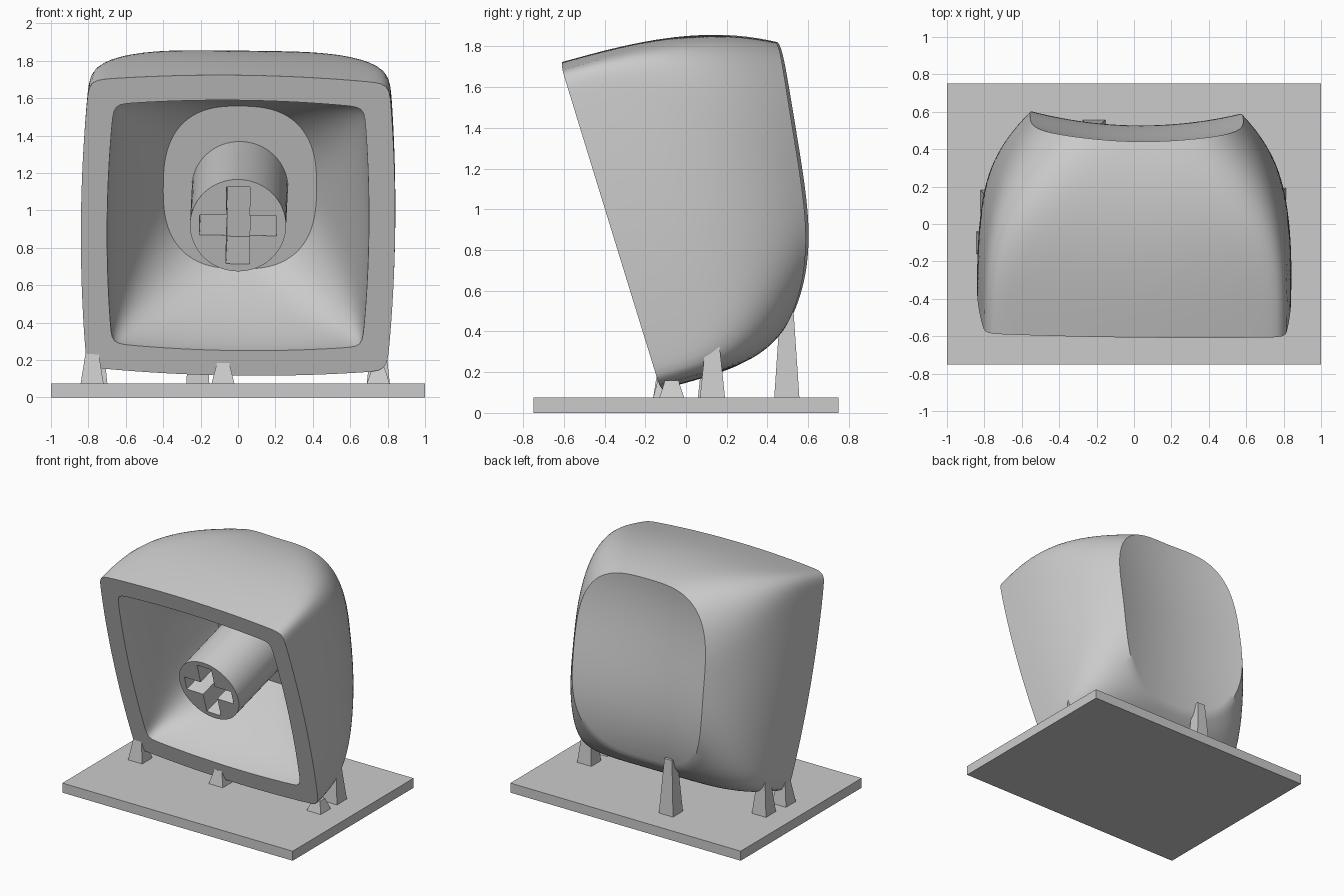
import bpy, bmesh, math
from mathutils import Vector, Matrix

cube = bpy.data.objects.get("Cube")
if cube:
    bpy.data.objects.remove(cube, do_unlink=True)

grey = bpy.data.materials.new("plain_grey")
grey.use_nodes = True
grey.diffuse_color = (0.6, 0.6, 0.6, 1)
grey.node_tree.nodes["Principled BSDF"].inputs["Base Color"].default_value = (0.6, 0.6, 0.6, 1)

# Tilted frame of the cap: u runs up the open face, w runs into the cap
CENTRE = Vector((0, -0.36, 0.92))
U = Vector((0, -0.294, 0.956))
W = Vector((0, 0.956, 0.294))
TWIST = Matrix.Rotation(-0.012, 3, 'Z') @ Matrix.Rotation(0.012, 3, 'Y')
SEGMENTS = 240


def place(x, u, w):
    return CENTRE + TWIST @ (Vector((x, 0, 0)) + u * U + w * W)


def make_object(name, bm, smooth=False):
    bmesh.ops.recalc_face_normals(bm, faces=bm.faces)
    mesh = bpy.data.meshes.new(name)
    bm.to_mesh(mesh)
    bm.free()
    mesh.materials.append(grey)
    obj = bpy.data.objects.new(name, mesh)
    bpy.context.collection.objects.link(obj)
    if smooth:
        smooth_object(obj)
    return obj


def activate(obj):
    bpy.ops.object.select_all(action='DESELECT')
    obj.select_set(True)
    bpy.context.view_layer.objects.active = obj


def smooth_object(obj):
    activate(obj)
    bpy.ops.object.shade_smooth_by_angle(angle=math.radians(35))


def squircle(hx, top, bottom, n, bulge=0):
    """Rounded square outline as (x, u) pairs; a high n gives tight corners,
    bulge pulls the corners in so that the sides bow outward."""
    mid, hu = (top + bottom) / 2, (top - bottom) / 2
    points = []
    for i in range(SEGMENTS):
        a = math.tau * i / SEGMENTS
        c, s = math.cos(a), math.sin(a)
        r = (abs(c) ** n + abs(s) ** n) ** (-1 / n)
        c, s = r * c, r * s
        points.append((hx * c * (1 - bulge * s * s), mid + hu * s * (1 - bulge * c * c)))
    return points


def blend_power(n0, n1, t):
    return 1 / ((1 - t) / n0 + t / n1)


def dish(x, u):
    """Height of the scooped top surface."""
    return 0.89 + 0.15 * u - 0.05 * u * u + 0.27 * u ** 3 + 0.23 * x * x


def inner_ring(t):
    k = t ** 1.6
    half = 0.70 - 0.245 * k
    return [(x, u, 0.69 * t) for x, u in
            squircle(0.70 - 0.29 * k, half, -half, blend_power(30, 2.6, t ** 1.5),
                     0.045 * (1 - t))]


rim = squircle(0.57, 0.625, -0.74, 3.2)


def outer_ring(t):
    outline = squircle(0.84 - 0.27 * t ** 3, 0.84 - 0.03 * t - 0.185 * t ** 3,
                       -0.84 - 0.02 * t + 0.12 * t ** 4,
                       blend_power(30, 3.2, t ** 2.3), 0.045 * (1 - t * t))
    return [(x, u, t * dish(*r)) for (x, u), r in zip(outline, rim)]


def dish_ring(s):
    ring = [(x * s, -0.0575 + (u + 0.0575) * s) for x, u in rim]
    return [(x, u, dish(x, u)) for x, u in ring]


# Cap shell: inner walls, open edge, outer walls, then the scooped top
STEPS = 24
rings = [inner_ring(1 - i / STEPS) for i in range(STEPS + 1)]
rings += [outer_ring(i / STEPS) for i in range(STEPS + 1)]
rings += [dish_ring(1 - i / STEPS) for i in range(1, STEPS)]
bm = bmesh.new()
loops = [[bm.verts.new(place(*p)) for p in ring] for ring in rings]
for a, b in zip(loops, loops[1:]):
    for i in range(SEGMENTS):
        j = (i + 1) % SEGMENTS
        bm.faces.new((a[i], a[j], b[j], b[i]))
bm.faces.new(loops[0])
tip = bm.verts.new(place(0, -0.0575, dish(0, -0.0575)))
for i in range(SEGMENTS):
    bm.faces.new((loops[-1][i], loops[-1][(i + 1) % SEGMENTS], tip))
make_object("cap_shell", bm, smooth=True)


def prism(name, outline, w0, w1):
    bm = bmesh.new()
    near = [bm.verts.new(place(x, u, w0)) for x, u in outline]
    far = [bm.verts.new(place(x, u, w1)) for x, u in outline]
    bm.faces.new(near)
    bm.faces.new(far)
    for i in range(len(outline)):
        j = (i + 1) % len(outline)
        bm.faces.new((near[i], near[j], far[j], far[i]))
    return make_object(name, bm)


# Round stem with a cross-shaped socket
circle = [(0.257 * math.cos(math.tau * i / 64), 0.257 * math.sin(math.tau * i / 64))
          for i in range(64)]
stem = prism("stem", circle, 0, 0.75)
a, b, lx, lu = 0.062, 0.056, 0.205, 0.215
quarter = [(lx, b), (a, b), (a, lu)]
cross = (quarter + [(-x, u) for x, u in reversed(quarter)]
         + [(-x, -u) for x, u in quarter] + [(x, -u) for x, u in reversed(quarter)])
cutter = prism("socket_cutter", cross, -0.1, 0.5)
cutter.hide_render = True
socket = stem.modifiers.new("socket", 'BOOLEAN')
socket.operation = 'DIFFERENCE'
socket.solver = 'EXACT'
socket.object = cutter
activate(stem)
bpy.ops.object.modifier_apply(modifier="socket")
bpy.data.objects.remove(cutter, do_unlink=True)
smooth_object(stem)

# Base plate
bm = bmesh.new()
bmesh.ops.create_cube(bm, size=1, matrix=Matrix.Translation((0, 0, 0.0375))
                      @ Matrix.Diagonal((2, 1.5, 0.075, 1)))
make_object("base_plate", bm)

# Tapered supports: x, y and top height
supports = [(-0.78, -0.10, 0.25), (-0.08, -0.10, 0.185), (0.75, -0.07, 0.16),
            (0.75, 0.13, 0.345), (-0.76, 0.12, 0.345), (-0.215, 0.495, 0.50)]
for n, (x, y, top) in enumerate(supports, 1):
    height = top - 0.07
    bm = bmesh.new()
    bmesh.ops.create_cone(bm, cap_ends=True, segments=4, radius1=0.062 * math.sqrt(2),
                          radius2=0.033 * math.sqrt(2), depth=height,
                          matrix=Matrix.Translation((x, y, 0.07 + height / 2))
                          @ Matrix.Rotation(math.pi / 4, 4, 'Z'))
    make_object(f"support_{n}", bm)
